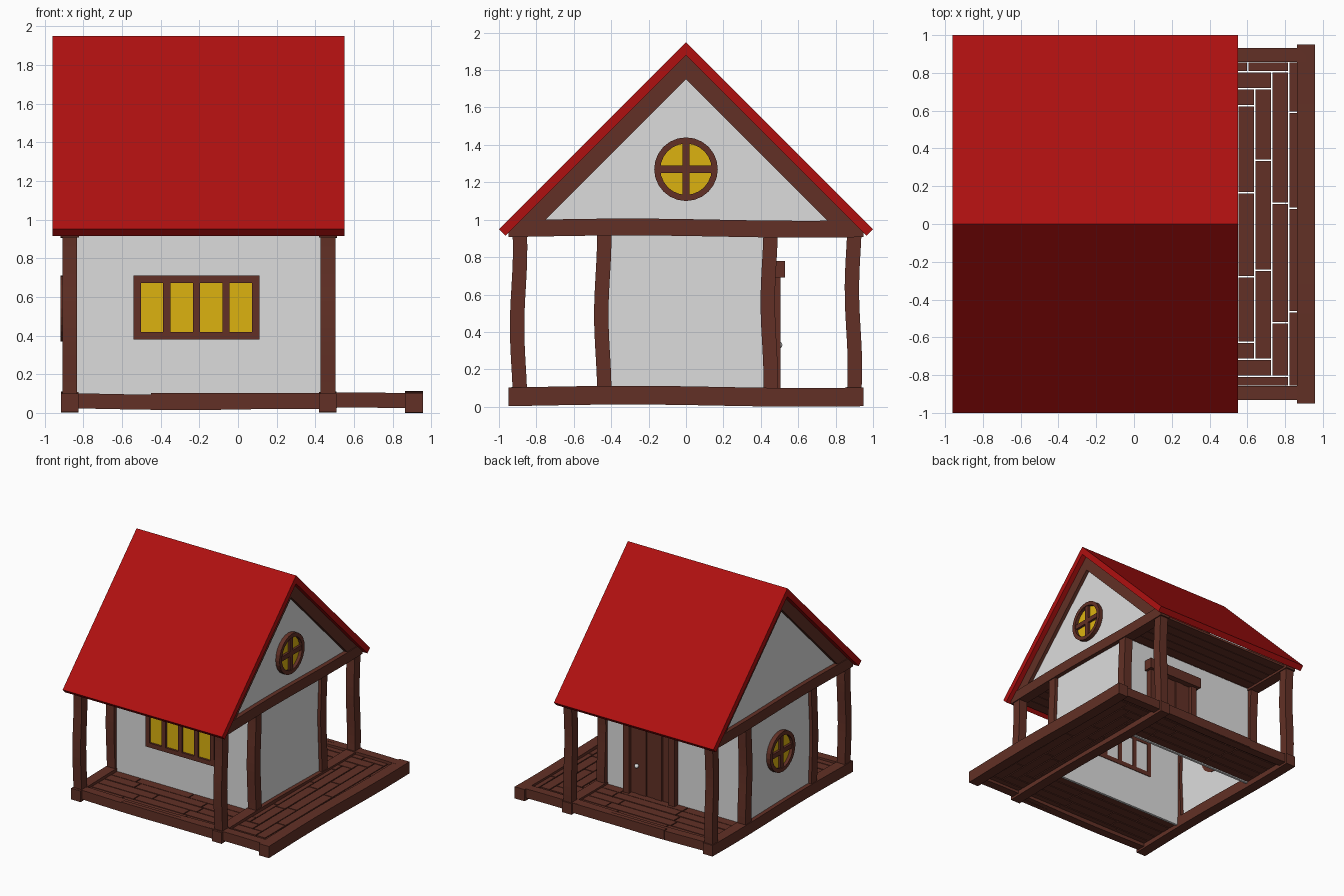
import bpy, bmesh, math, random
from mathutils import Matrix, Vector

random.seed(4)
if "Cube" in bpy.data.objects:
    bpy.data.objects.remove(bpy.data.objects["Cube"], do_unlink=True)


def material(name, r, g, b):
    m = bpy.data.materials.new(name)
    m.use_nodes = True
    m.diffuse_color = (r, g, b, 1)
    m.node_tree.nodes["Principled BSDF"].inputs["Base Color"].default_value = (r, g, b, 1)
    return m


RED = material("roof red", 0.43, 0.005, 0.005)
WOOD = material("timber brown", 0.122, 0.03, 0.019)
WHITE = material("plaster white", 0.72, 0.72, 0.72)
GLASS = material("window yellow", 0.72, 0.45, 0.005)
METAL = material("knob grey", 0.8, 0.8, 0.8)


def finish(name, bm, mat):
    bmesh.ops.recalc_face_normals(bm, faces=bm.faces)
    me = bpy.data.meshes.new(name)
    bm.to_mesh(me)
    bm.free()
    me.materials.append(mat)
    ob = bpy.data.objects.new(name, me)
    bpy.context.collection.objects.link(ob)
    return ob


def add_box(bm, lo, hi):
    lo, hi = Vector(lo), Vector(hi)
    mat = Matrix.Translation((lo + hi) / 2) @ Matrix.Diagonal((*(hi - lo), 1))
    bmesh.ops.create_cube(bm, size=1, matrix=mat)


def boxes(name, mat, spans):
    bm = bmesh.new()
    for lo, hi in spans:
        add_box(bm, lo, hi)
    return finish(name, bm, mat)


def beam(name, a, b, w, h, amp=0.006, phase=-0.55, segs=12):
    """Slightly wavy timber along one axis, w and h are the cross-section sizes."""
    a, b = Vector(a), Vector(b)
    axis = max(range(3), key=lambda i: abs(b[i] - a[i]))
    u, v = [i for i in range(3) if i != axis]
    sway = 1 if axis == 2 else 2
    bm = bmesh.new()
    rings = []
    for k in range(segs + 1):
        t = k / segs
        ring = []
        for su, sv in ((-1, -1), (1, -1), (1, 1), (-1, 1)):
            p = a.lerp(b, t)
            p[u] += su * w / 2
            p[v] += sv * h / 2
            p[sway] += amp * math.sin(math.tau * t + phase)
            ring.append(bm.verts.new(p))
        rings.append(ring)
    for r, s in zip(rings, rings[1:]):
        for i in range(4):
            bm.faces.new((r[i], r[(i + 1) % 4], s[(i + 1) % 4], s[i]))
    bm.faces.new(rings[0])
    bm.faces.new(rings[-1])
    return finish(name, bm, mat=WOOD)


def prism(name, mat, profile, x0, x1):
    """Extrude a (y, z) profile along x."""
    bm = bmesh.new()
    face = bm.faces.new([bm.verts.new((x0, y, z)) for y, z in profile])
    out = bmesh.ops.extrude_face_region(bm, geom=[face])
    verts = [g for g in out["geom"] if isinstance(g, bmesh.types.BMVert)]
    bmesh.ops.translate(bm, verts=verts, vec=(x1 - x0, 0, 0))
    return finish(name, bm, mat)


def chevron(half, eave, apex, drop, cut):
    """Closed profile of two sloping boards meeting at a ridge."""
    return [(-half, eave), (0, apex), (half, eave),
            (half - cut, eave - drop), (0, apex - drop - (drop and cut) if drop else apex - cut),
            (cut - half, eave - drop)]


LEFT, RIGHT, OUTER = -0.87, 0.465, 0.91   # x of the timber frames
PORCH, WALL = 0.895, 0.445                # y of the posts

# Roof
prism("roof", RED, chevron(1, 0.95, 1.95, 0.035, 0.035), -0.96, 0.55)

# Timber frames, gable walls and rafters
for side, x in (("left", LEFT), ("right", RIGHT)):
    beam(side + "_sill", (x, -0.95, 0.056), (x, 0.95, 0.056), 0.09, 0.095)
    beam(side + "_tie_beam", (x, -0.95, 0.955), (x, 0.95, 0.955), 0.094, 0.09)
    prism(side + "_rafters", WOOD, chevron(0.92, 0.96, 1.88, 0, 0.13), x - 0.04, x + 0.04)
    prism(side + "_gable_wall", WHITE, [(-0.86, 0.96), (0, 1.82), (0.86, 0.96)], x - 0.01, x + 0.01)
    for i, y in enumerate((-PORCH, -WALL, WALL, PORCH)):
        beam(f"{side}_post_{i + 1}", (x, y, 0.09), (x, y, 0.93), 0.077, 0.077,
             0.008, 2.2 - 0.5 * i)
beam("deck_end_sill", (OUTER, -0.95, 0.056), (OUTER, 0.95, 0.056), 0.095, 0.1)
for side, s in (("front", -1), ("back", 1)):
    beam(side + "_deck_edge", (LEFT, s * PORCH, 0.06), (OUTER, s * PORCH, 0.06),
         0.075, 0.078, phase=2.6, segs=18)
    boxes(side + "_deck_edge_plate", WOOD, [((-0.45, s * 0.9, 0.02), (0.42, s * 0.938, 0.102))])

# Hollow house walls
T = 0.01
boxes("house_walls", WHITE, [
    ((LEFT, s * WALL - T, 0.04), (RIGHT, s * WALL + T, 0.95)) for s in (-1, 1)] + [
    ((x - T, -WALL, 0.04), (x + T, WALL, 0.95)) for x in (LEFT, RIGHT)])


# Deck boards in rings round three sides
def cut_points(a, b):
    pts, p = [a], a + random.uniform(0.25, 0.6)
    while p < b - 0.2:
        pts.append(p)
        p += random.uniform(0.4, 0.65)
    return list(zip(pts, pts[1:] + [b]))


G, PITCH = 0.004, 0.09
planks = []
for i in range(5):
    y0, x0 = WALL + PITCH * i, 0.46 + PITCH * i
    y1, x1 = min(y0 + PITCH, 0.86), min(x0 + PITCH, 0.87)
    z = 0.082 + random.uniform(-0.003, 0.003)
    for a, b in cut_points(-y1, y1):
        planks.append(((x0 + G, a + G, 0.05), (x1 - G, b - G, z)))
    for s in (-1, 1):
        lo, hi = sorted((s * y0, s * y1))
        for a, b in cut_points(LEFT, x0):
            planks.append(((a + G, lo + G, 0.05), (b - G, hi - G, z)))
boxes("deck_boards", WOOD, planks)

# Ceiling boards
W = 1.84 / 20
boxes("ceiling_boards", WOOD, [
    ((LEFT, -0.92 + W * i + G / 2, 0.925), (RIGHT, -0.92 + W * (i + 1) - G / 2, 0.945))
    for i in range(20)])

# Front window with four panes
X0, X1, Z0, Z1, B = -0.54, 0.11, 0.38, 0.71, 0.038
YF, YB = -WALL - 0.035, -WALL + 0.015
bars = [((X0, YF, z), (X1, YB, z + B)) for z in (Z0, Z1 - B)]
for i in range(5):
    x = X0 + (X1 - X0 - B) * i / 4
    bars.append(((x, YF, Z0 + B), (x + B, YB, Z1 - B)))
boxes("front_window_frame", WOOD, bars)
boxes("front_window_panes", GLASS, [((X0 + 0.02, -WALL - 0.018, Z0 + 0.02),
                                     (X1 - 0.02, -WALL - 0.01, Z1 - 0.02))])


# Round windows: ring, crossbars and pane
def round_window(name, x, s, z, n=24, r=0.17, inner=0.137):
    bm = bmesh.new()
    loops = []
    for radius, dx in ((r, -0.015), (r, 0.047), (inner, 0.047), (inner, -0.015)):
        loops.append([bm.verts.new((x + s * dx, radius * math.cos(math.tau * k / n),
                                    z + radius * math.sin(math.tau * k / n))) for k in range(n)])
    for a, b in zip(loops, loops[1:] + loops[:1]):
        for k in range(n):
            j = (k + 1) % n
            bm.faces.new((a[k], a[j], b[j], b[k]))
    finish(name + "_ring", bm, WOOD)
    xa, xb = sorted((x, x + s * 0.04))
    boxes(name + "_crossbars", WOOD, [((xa, -0.02, z - 0.145), (xb, 0.02, z + 0.145)),
                                      ((xa, -0.145, z - 0.02), (xb, 0.145, z + 0.02))])
    disc = [(0.145 * math.cos(math.tau * k / n), z + 0.145 * math.sin(math.tau * k / n))
            for k in range(n)]
    prism(name + "_pane", GLASS, disc, x + s * 0.012, x + s * 0.02)


round_window("gable_window", RIGHT, 1, 1.27)
round_window("left_wall_window", LEFT, -1, 0.54)

# Back door
boxes("door_frame", WOOD, [((s * 0.215 - 0.028, WALL, 0.08), (s * 0.215 + 0.028, 0.505, 0.69))
                           for s in (-1, 1)])
boxes("door_lintel", WOOD, [((-0.265, WALL, 0.69), (0.265, 0.53, 0.78))])
P = 0.374 / 5
boxes("door_planks", WOOD, [((-0.187 + P * i + 0.003, WALL, 0.085),
                             (-0.187 + P * (i + 1) - 0.003, 0.478 + 0.006 * (i % 2), 0.69))
                            for i in range(5)])
bm = bmesh.new()
bmesh.ops.create_uvsphere(bm, u_segments=16, v_segments=8, radius=0.018,
                          matrix=Matrix.Translation((0.12, 0.497, 0.33)))
knob = finish("door_knob", bm, METAL)
for f in knob.data.polygons:
    f.use_smooth = True
